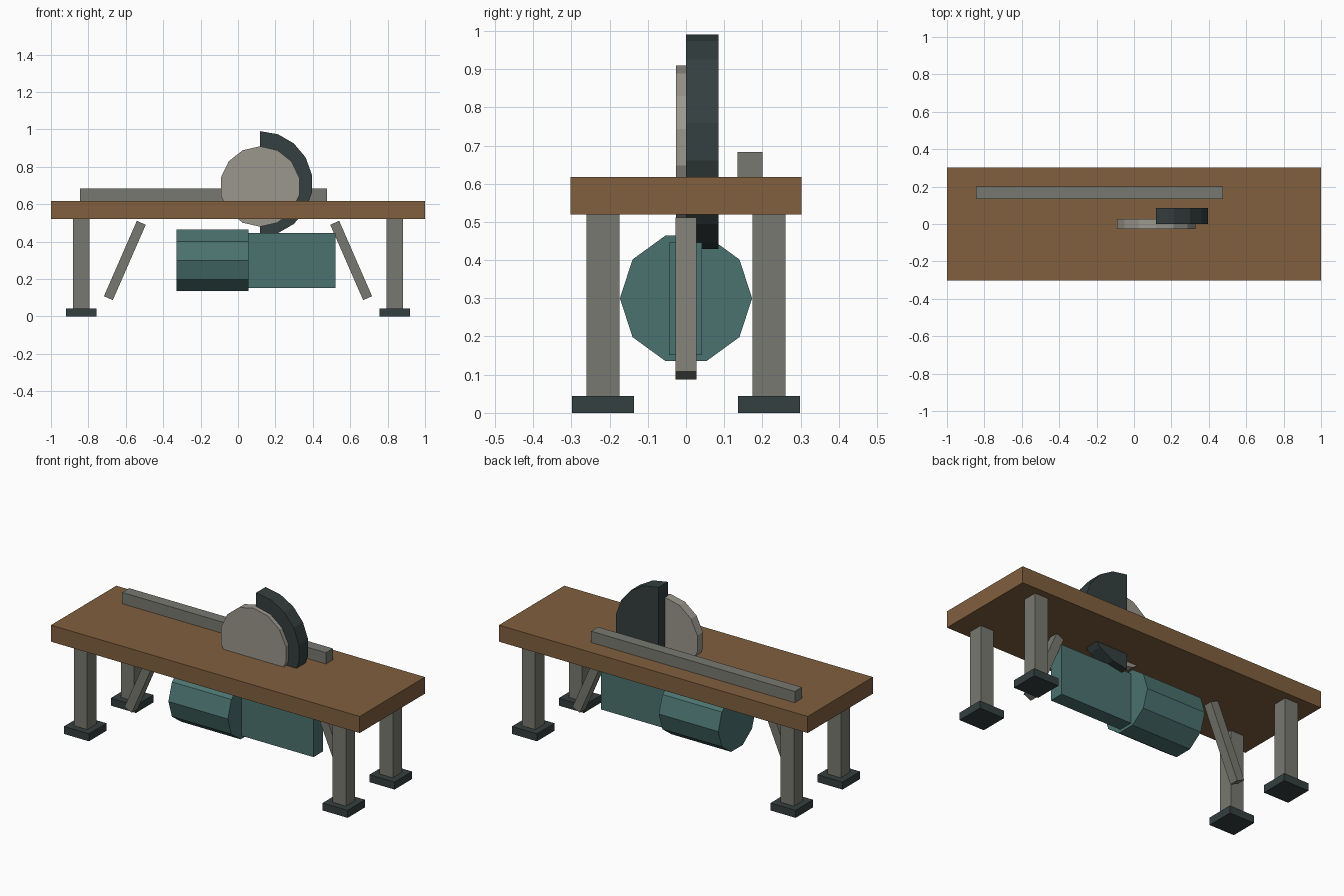
import bpy, bmesh, math
from mathutils import Matrix, Vector

if "Cube" in bpy.data.objects:
    bpy.data.objects.remove(bpy.data.objects["Cube"])


def material(name, rgb):
    m = bpy.data.materials.new(name)
    m.diffuse_color = (*rgb, 1)
    m.use_nodes = True
    m.node_tree.nodes["Principled BSDF"].inputs["Base Color"].default_value = m.diffuse_color
    return m


WOOD = material("wood", (0.22, 0.115, 0.05))
TEAL = material("teal_paint", (0.07, 0.17, 0.16))
DARK = material("dark_metal", (0.035, 0.05, 0.05))
STEEL = material("steel", (0.19, 0.19, 0.165))
BLADE = material("blade_steel", (0.33, 0.31, 0.27))


def finish(name, bm, mat):
    bmesh.ops.recalc_face_normals(bm, faces=bm.faces[:])
    me = bpy.data.meshes.new(name)
    bm.to_mesh(me)
    bm.free()
    me.materials.append(mat)
    ob = bpy.data.objects.new(name, me)
    bpy.context.collection.objects.link(ob)
    return ob


def box(name, lo, hi, mat):
    lo, hi = Vector(lo), Vector(hi)
    bm = bmesh.new()
    bmesh.ops.create_cube(bm, size=1, matrix=Matrix.Translation((lo + hi) / 2)
                          @ Matrix.Diagonal((*(hi - lo), 1)))
    return finish(name, bm, mat)


def prism(name, points, offset, mat):
    """Extrude a flat outline of 3D points along an offset."""
    bm = bmesh.new()
    face = bm.faces.new([bm.verts.new(p) for p in points])
    ext = bmesh.ops.extrude_face_region(bm, geom=[face], use_keep_orig=True)
    new = [g for g in ext["geom"] if isinstance(g, bmesh.types.BMVert)]
    bmesh.ops.translate(bm, verts=new, vec=offset)
    return finish(name, bm, mat)


def arc(r, start, step, count):
    return [(r * math.cos(math.radians(start + step * i)),
             r * math.sin(math.radians(start + step * i))) for i in range(count)]


# Table top and fence
box("table_top", (-1, -0.302, 0.52), (1, 0.302, 0.617), WOOD)
box("fence", (-0.845, 0.135, 0.617), (0.475, 0.2, 0.683), STEEL)

# Four legs with feet, and a slanted brace at each end
for sx, side in ((-1, "left"), (1, "right")):
    for sy, end in ((-1, "front"), (1, "back")):
        x, y = 0.838 * sx, 0.217 * sy
        box(f"{end}_{side}_leg", (x - 0.043, y - 0.043, 0.04),
            (x + 0.043, y + 0.043, 0.525), STEEL)
        box(f"{end}_{side}_foot", (x - 0.081, y - 0.081, 0),
            (x + 0.081, y + 0.081, 0.044), DARK)
    top, bottom = Vector((0.517 * sx, 0, 0.501)), Vector((0.693 * sx, 0, 0.098))
    d = (top - bottom).normalized()
    n = Vector((d.z, 0, -d.x)) * 0.026
    shift = Vector((0, -0.027, 0))
    prism(f"{side}_brace", [p + shift for p in (top + n, top - n, bottom - n, bottom + n)],
          (0, 0.054, 0), STEEL)

# Ten-sided motor and the drive housing beside it
prism("motor", [(-0.33, a, 0.3 + b) for a, b in arc(0.173, 0, 36, 10)],
      (0.385, 0, 0), TEAL)
box("drive_housing", (0.05, -0.044, 0.152), (0.52, 0.042, 0.446), TEAL)

# Saw blade and the half-round guard behind it
prism("saw_blade", [(0.118 + a, -0.026, 0.695 + b) for a, b in arc(0.215, 90, 360 / 14, 14)],
      (0, 0.052, 0), BLADE)
prism("blade_guard", [(0.118 + a, 0, 0.71 + b) for a, b in arc(0.281, -90, 20, 10)],
      (0, 0.085, 0), DARK)
